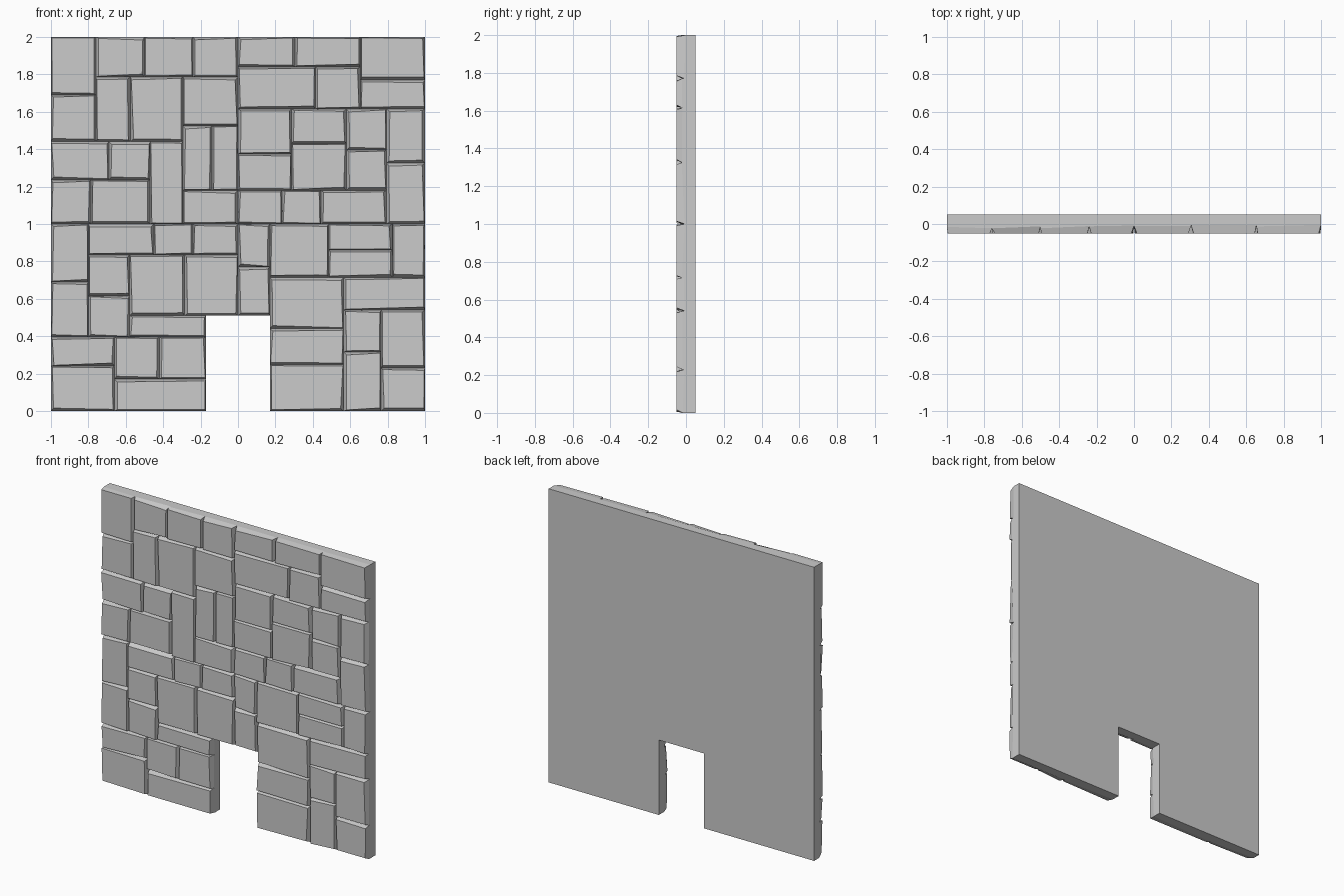
import bpy, bmesh, random

random.seed(7)
FRONT, JOINT, BACK = -0.05, 0.0, 0.05


def make_object(name, bm):
    bmesh.ops.recalc_face_normals(bm, faces=bm.faces)
    mesh = bpy.data.meshes.new(name)
    bm.to_mesh(mesh)
    bm.free()
    ob = bpy.data.objects.new(name, mesh)
    bpy.context.collection.objects.link(ob)
    return ob


def add_stone(bm, x0, x1, z0, z1):
    """Open-backed block: straight sides, uneven shoulder, flat chamfered face."""
    corners = [(x0, z0, 1, 1), (x1, z0, -1, 1), (x1, z1, -1, -1), (x0, z1, 1, -1)]
    back, shoulder, face = [], [], []
    for x, z, sx, sz in corners:
        back.append(bm.verts.new((x, JOINT, z)))
        shoulder.append(bm.verts.new((x, random.uniform(-0.024, -0.004), z)))
        face.append(bm.verts.new((x + sx * random.uniform(0.004, 0.017), FRONT,
                                  z + sz * random.uniform(0.004, 0.017))))
    for a, b in ((back, shoulder), (shoulder, face)):
        for i in range(4):
            j = (i + 1) % 4
            bm.faces.new((a[i], a[j], b[j], b[i]))
    bm.faces.new(face)


def stone_panel(name, rects):
    bm = bmesh.new()
    for r in rects:
        add_stone(bm, *r)
    return make_object(name, bm)


# Backing slab with the doorway notch
bm = bmesh.new()
outline = [(-1, 0), (-.17, 0), (-.17, .51), (.17, .51), (.17, 0), (1, 0), (1, 2), (-1, 2)]
slab = bm.faces.new([bm.verts.new((x, JOINT, z)) for x, z in outline])
ext = bmesh.ops.extrude_face_region(bm, geom=[slab], use_keep_orig=True)
bmesh.ops.translate(bm, vec=(0, BACK - JOINT, 0),
                    verts=[v for v in ext["geom"] if isinstance(v, bmesh.types.BMVert)])
make_object("backing_slab", bm)

# Stones in four quarters: left, right, bottom, top of each block
stone_panel("upper_left_stones", [
    (-1, -.76, 1.69, 2), (-.76, -.5, 1.785, 2), (-.5, -.24, 1.785, 2), (-.24, 0, 1.785, 2),
    (-1, -.76, 1.44, 1.69), (-.76, -.575, 1.44, 1.785), (-.575, -.295, 1.44, 1.785),
    (-.295, 0, 1.525, 1.785), (-1, -.69, 1.235, 1.44), (-.69, -.47, 1.235, 1.44),
    (-.47, -.295, 1, 1.44), (-.295, -.14, 1.18, 1.525), (-.14, 0, 1.18, 1.525),
    (-1, -.785, 1, 1.235), (-.785, -.47, 1, 1.235), (-.295, 0, 1, 1.18)])

stone_panel("upper_right_stones", [
    (0, .305, 1.84, 2), (.305, .655, 1.84, 2), (.655, 1, 1.77, 2),
    (0, .415, 1.615, 1.84), (.415, .655, 1.615, 1.84), (.655, 1, 1.615, 1.77),
    (0, .285, 1.375, 1.615), (.285, .58, 1.43, 1.615), (.58, .795, 1.395, 1.615),
    (.795, 1, 1.325, 1.615), (0, .285, 1.18, 1.375), (.285, .58, 1.18, 1.43),
    (.58, .795, 1.18, 1.395), (.795, 1, 1, 1.325),
    (0, .235, 1, 1.18), (.235, .445, 1, 1.18), (.445, .795, 1, 1.18)])

stone_panel("lower_left_stones", [
    (-1, -.8, .69, 1), (-.8, -.45, .835, 1), (-.45, -.24, .835, 1), (-.24, 0, .835, 1),
    (-.8, -.58, .615, .835), (-.58, -.285, .51, .835), (-.285, 0, .51, .835),
    (-1, -.8, .395, .69), (-.8, -.58, .395, .615), (-.58, -.17, .395, .51),
    (-1, -.66, .24, .395), (-.66, -.42, .17, .395), (-.42, -.17, .17, .395),
    (-1, -.66, 0, .24), (-.66, -.17, 0, .17)])

stone_panel("lower_right_stones", [
    (0, .17, .77, 1), (.17, .485, .715, 1), (.485, .825, .86, 1), (.485, .825, .715, .86),
    (.825, 1, .715, 1), (0, .17, .51, .77), (.17, .565, .44, .715), (.565, 1, .54, .715),
    (.17, .565, .25, .44), (.17, .565, 0, .25), (.565, .765, .315, .54),
    (.765, 1, .23, .54), (.565, .765, 0, .315), (.765, 1, 0, .23)])
